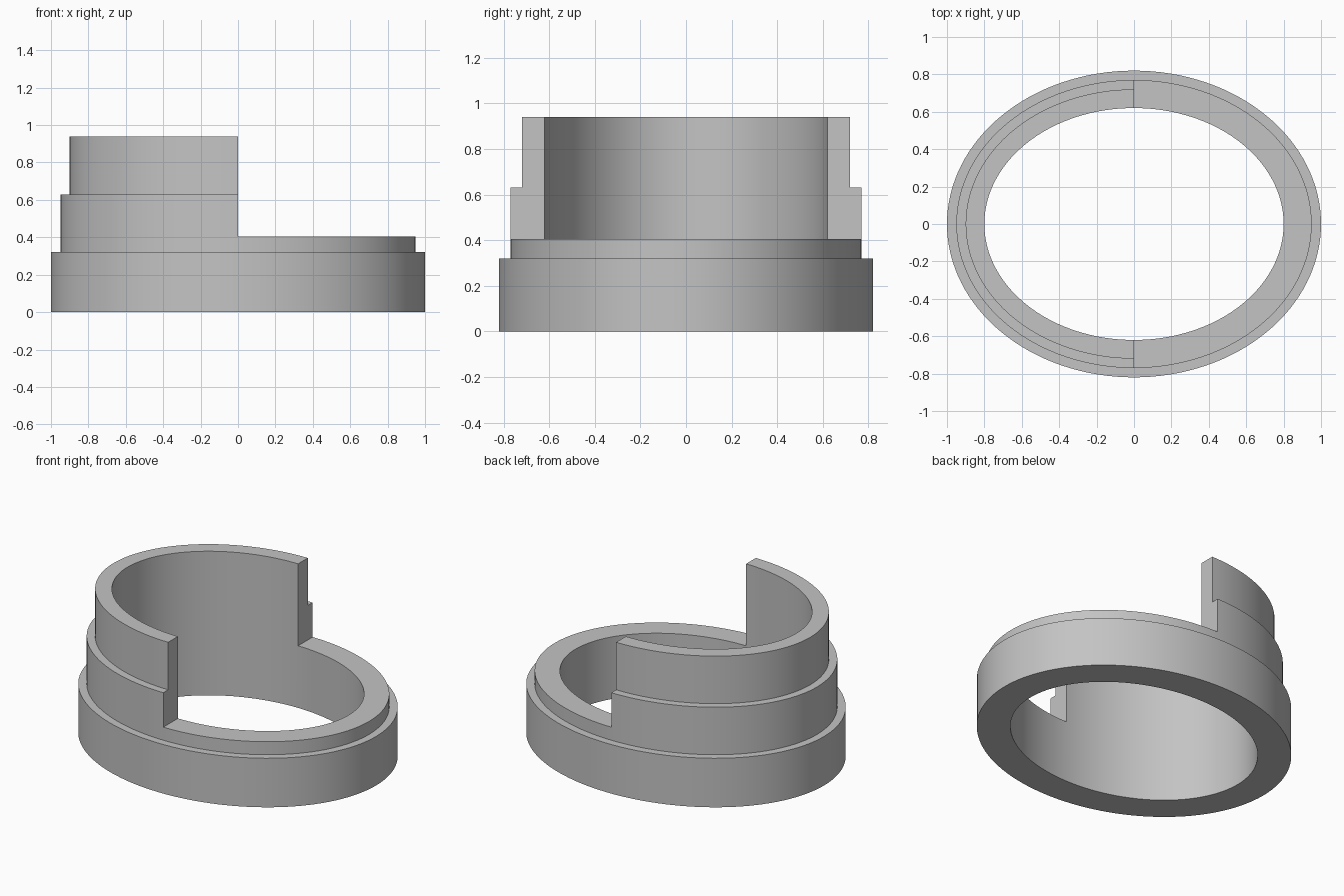
import bpy
import bmesh
from math import pi, sin, cos, radians

cube = bpy.data.objects.get("Cube")
if cube:
    bpy.data.objects.remove(cube, do_unlink=True)

# One plain grey material
GREY = (0.55, 0.55, 0.55, 1.0)
grey = bpy.data.materials.new("plain grey")
grey.use_nodes = True
grey.diffuse_color = GREY
grey.node_tree.nodes["Principled BSDF"].inputs["Base Color"].default_value = GREY

# Oval radii (x, y) and heights of the steps
INNER, TOP, MID, OUTER = (0.8, 0.62), (0.9, 0.72), (0.95, 0.77), (1.0, 0.82)
BASE_Z, LEDGE_Z, STEP_Z, TOP_Z = 0.32, 0.405, 0.63, 0.94
SEGMENTS = 64

# Shared lower wall, then the stepped wall of the tall half
lower = [(INNER, 0), (OUTER, 0), (OUTER, BASE_Z), (MID, BASE_Z), (MID, LEDGE_Z)]
upper = [(MID, STEP_Z), (TOP, STEP_Z), (TOP, TOP_Z), (INNER, TOP_Z)]
ledge = [(INNER, LEDGE_Z)]


def sweep_half(bm, profile, start):
    """Sweep a closed wall profile half way round the oval."""
    rings = []
    for i in range(SEGMENTS + 1):
        a = start + pi * i / SEGMENTS
        rings.append([bm.verts.new((r[0] * cos(a), r[1] * sin(a), z))
                      for r, z in profile])
    n = len(profile)
    for a, b in zip(rings, rings[1:]):
        for j in range(n):
            k = (j + 1) % n
            bm.faces.new((a[j], b[j], b[k], a[k]))
    return rings


bm = bmesh.new()
# Low half on the left, tall half on the right
sweep_half(bm, lower + ledge, -pi / 2)
tall = sweep_half(bm, lower + upper + ledge, pi / 2)

# Flat cut ends of the tall wall
first_cap = len(lower) - 1
for ring in (tall[0], tall[-1]):
    bm.faces.new(ring[first_cap:])

bmesh.ops.remove_doubles(bm, verts=bm.verts, dist=0.0001)
bmesh.ops.recalc_face_normals(bm, faces=bm.faces)
mesh = bpy.data.meshes.new("stepped_oval_collar")
bm.to_mesh(mesh)
bm.free()
mesh.materials.append(grey)

collar = bpy.data.objects.new("stepped_oval_collar", mesh)
bpy.context.collection.objects.link(collar)
bpy.ops.object.select_all(action='DESELECT')
collar.select_set(True)
bpy.context.view_layer.objects.active = collar
bpy.ops.object.shade_smooth_by_angle(angle=radians(30))
